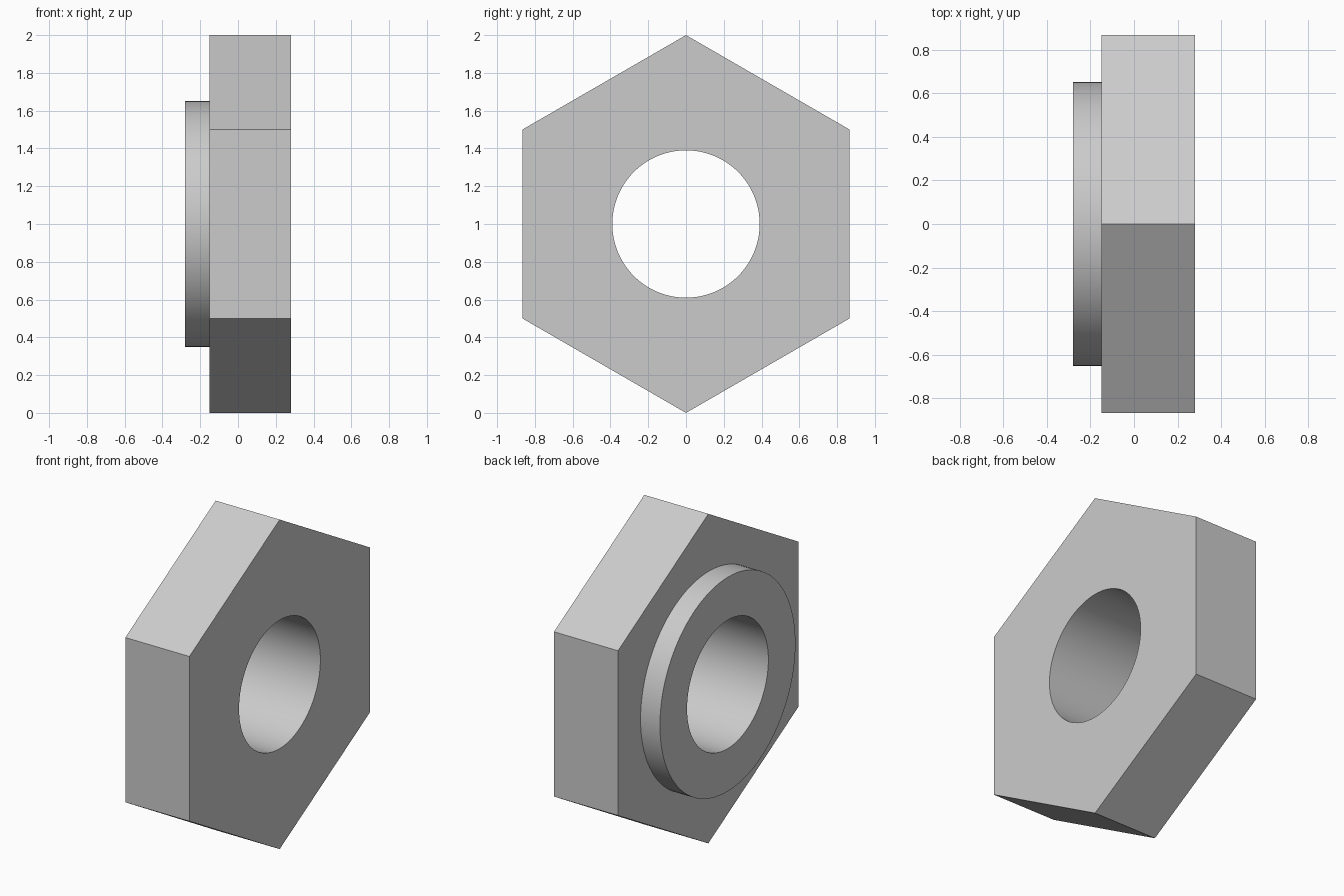
import bpy, bmesh, math

cube = bpy.data.objects.get("Cube")
if cube:
    bpy.data.objects.remove(cube, do_unlink=True)

SIDES = 96                      # roundness of collar and bore
BACK, STEP, FRONT = -0.28, -0.15, 0.28

# One grey metal for the whole part
metal = bpy.data.materials.new("grey_metal")
metal.use_nodes = True
colour = (0.6, 0.6, 0.6, 1.0)
metal.diffuse_color = colour
metal.node_tree.nodes["Principled BSDF"].inputs["Base Color"].default_value = colour

bm = bmesh.new()


def ring(x, radius, count):
    """Closed loop of edges around the x axis, with a corner at the top."""
    angles = [2 * math.pi * i / count for i in range(count)]
    verts = [bm.verts.new((x, radius * math.sin(a), 1 + radius * math.cos(a)))
             for a in angles]
    edges = [bm.edges.new((verts[i], verts[(i + 1) % count])) for i in range(count)]
    return verts, edges


def connect(a, b):
    """Quads between equal loops, a filled flat annulus between unequal ones."""
    (va, ea), (vb, eb) = a, b
    n = len(va)
    if n == len(vb):
        for i in range(n):
            j = (i + 1) % n
            bm.faces.new((va[i], va[j], vb[j], vb[i]))
    else:
        bmesh.ops.triangle_fill(bm, use_beauty=True, edges=ea + eb)


# Section: hexagon block, raised round collar, through bore
loops = [
    ring(FRONT, 1.0, 6),
    ring(STEP, 1.0, 6),
    ring(STEP, 0.65, SIDES),
    ring(BACK, 0.65, SIDES),
    ring(BACK, 0.39, SIDES),
    ring(FRONT, 0.39, SIDES),
]
for i, loop in enumerate(loops):
    connect(loop, loops[(i + 1) % len(loops)])
bmesh.ops.recalc_face_normals(bm, faces=bm.faces[:])

mesh = bpy.data.meshes.new("hex_nut")
bm.to_mesh(mesh)
bm.free()
mesh.materials.append(metal)
nut = bpy.data.objects.new("hex_nut", mesh)
bpy.context.collection.objects.link(nut)

# Smooth round walls, crisp edges
bpy.ops.object.select_all(action="DESELECT")
nut.select_set(True)
bpy.context.view_layer.objects.active = nut
bpy.ops.object.shade_smooth_by_angle(angle=math.radians(30))
